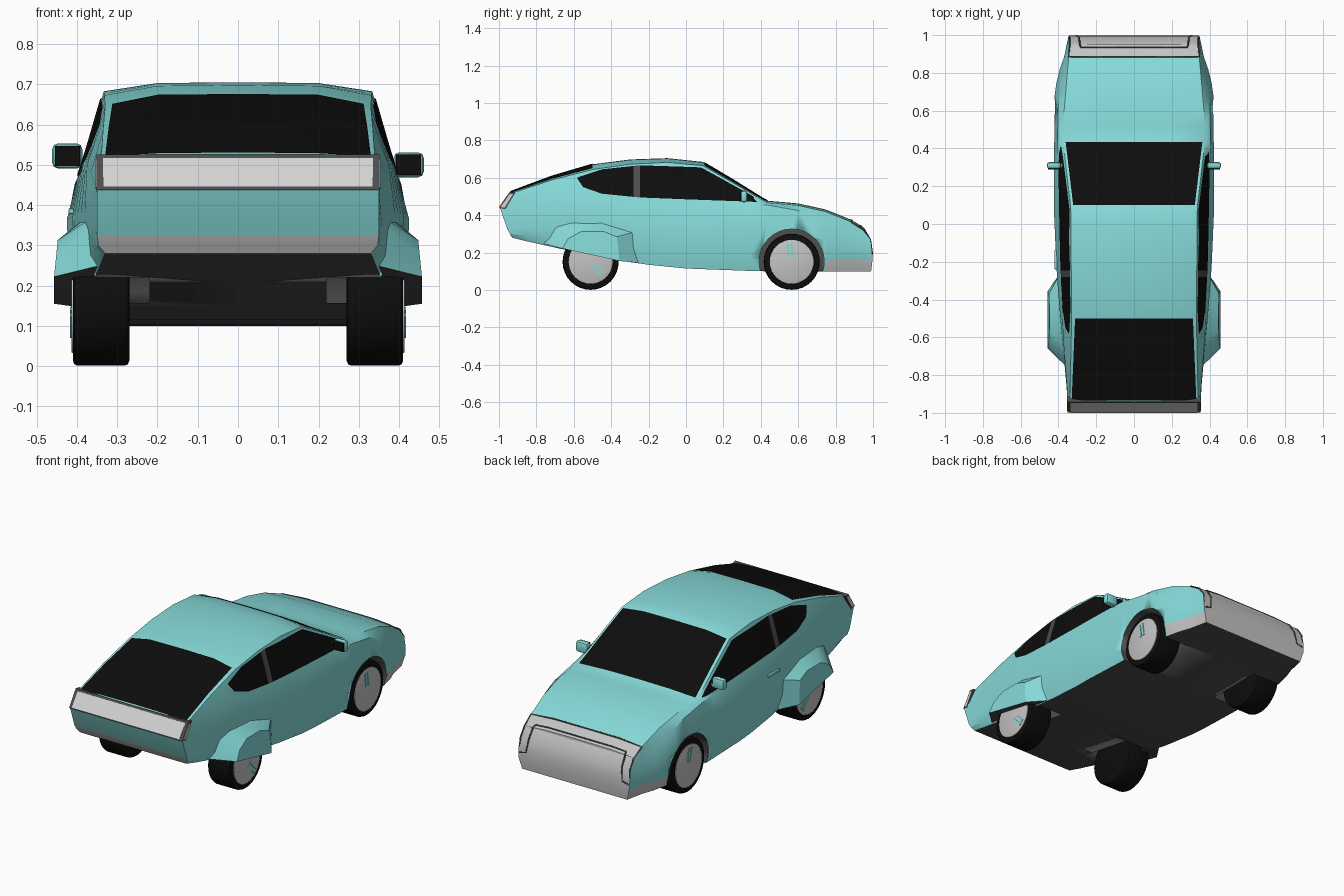
import bpy, bmesh, math
from mathutils import Matrix

if "Cube" in bpy.data.objects:
    bpy.data.objects.remove(bpy.data.objects["Cube"])


def material(name, rgb):
    m = bpy.data.materials.new(name)
    m.use_nodes = True
    m.diffuse_color = (*rgb, 1)
    m.node_tree.nodes["Principled BSDF"].inputs["Base Color"].default_value = (*rgb, 1)
    return m


TEAL = material("teal paint", (0.24, 0.71, 0.70))
DARK = material("dark grey trim", (0.075, 0.075, 0.075))
GREY = material("light grey bumper", (0.55, 0.55, 0.55))
LAMP = material("lamp white", (0.65, 0.65, 0.65))
BLACK = material("black glass and rubber", (0.004, 0.004, 0.004))


def lookup(keys, v):
    """Linear interpolation through sorted (position, value) pairs."""
    if v <= keys[0][0]:
        return keys[0][1]
    for (a, p), (b, q) in zip(keys, keys[1:]):
        if v <= b:
            return p + (q - p) * (v - a) / (b - a)
    return keys[-1][1]


def finish(name, bm, mats, angle=30):
    me = bpy.data.meshes.new(name)
    bm.to_mesh(me)
    bm.free()
    for m in mats:
        me.materials.append(m)
    ob = bpy.data.objects.new(name, me)
    bpy.context.collection.objects.link(ob)
    bpy.ops.object.select_all(action='DESELECT')
    ob.select_set(True)
    bpy.context.view_layer.objects.active = ob
    bpy.ops.object.shade_smooth_by_angle(angle=math.radians(angle))
    return ob


# Body curves along the length: value against y
TOP = [(-.94, .525), (-.72, .607), (-.5, .672), (-.3, .698), (-.1, .705), (.09, .685), (.25, .59),
       (.43, .478), (.6, .463), (.75, .43), (.885, .375), (.95, .335)]
DROP = [(-.94, .01), (-.5, .028), (.09, .02), (.43, .01), (.95, .012)]
EDGE_X = [(-.94, .34), (-.5, .33), (.09, .335), (.43, .375), (.6, .37), (.95, .34)]
BELT_X = [(-.94, .35), (-.6, .375), (-.2, .39), (.43, .405), (.7, .4), (.95, .345)]
BELT_Z = [(-.94, .44), (-.6, .5), (-.3, .485), (.43, .455), (.6, .425), (.95, .27)]
MID_X = [(-.94, .35), (-.5, .39), (-.25, .41), (.1, .425), (.7, .42), (.8, .4), (.95, .347)]
MID_Z = [(-.94, .325), (-.6, .38), (.43, .36), (.95, .21)]
LOW_Z = [(-.94, .3), (-.6, .26), (0, .2), (.5, .16), (.95, .16)]
FLOOR = [(-.94, .28), (-.6, .205), (-.25, .14), (0, .115), (.4, .1), (.95, .1)]
TAIL = [(.28, -.93), (.325, -.955), (.44, -.995), (.52, -.94)]
NOSE = [(.1, .99), (.16, .997), (.21, .995), (.27, .985), (.32, .95)]


def section(y):
    top, mid = lookup(TOP, y), lookup(MID_X, y)
    return [(0, top), (.2, top - .002), (lookup(EDGE_X, y), top - lookup(DROP, y)),
            (lookup(BELT_X, y), lookup(BELT_Z, y)), (mid, lookup(MID_Z, y)),
            (mid - .003, lookup(LOW_Z, y)), (mid - .02, lookup(FLOOR, y)), (0, lookup(FLOOR, y))]


def top_z(x, y):
    return lookup(section(y)[:3], abs(x))


def side_x(y, z):
    return lookup([(q, x) for x, q in reversed(section(y)[2:7])], z)


# Body shell, lofted from tail to nose
STATIONS = [-.94, -.85, -.72, -.6, -.5, -.4, -.3, -.2, -.1, 0, .09, .17, .25, .34, .43, .52, .6, .68,
            .745, .82, .885, .95]
bm = bmesh.new()
rings = []
for y in STATIONS:
    half = section(y)
    full = half + [(-x, z) for x, z in reversed(half[1:-1])]
    ends = {STATIONS[0]: TAIL, STATIONS[-1]: NOSE}
    rings.append([bm.verts.new((x, lookup(ends[y], z) if y in ends else y, z)) for x, z in full])
n = len(rings[0])
for k, (a, b) in enumerate(zip(rings, rings[1:])):
    for i in range(n):
        f = bm.faces.new((a[i], a[(i + 1) % n], b[(i + 1) % n], b[i]))
        row = min(i, n - 1 - i)
        y = STATIONS[k]
        if row == 6:
            f.material_index = 1
        elif (row == 5 and y > .74) or (row < 2 and y > .88):
            f.material_index = 2
for ring, tail in ((rings[0], True), (rings[-1], False)):
    bm.faces.new((ring[2], ring[1], ring[0], ring[-1], ring[-2])).material_index = 0 if tail else 2
    for i in range(2, 6):
        low = [ring[6], ring[7], ring[8]] if i == 5 else [ring[i + 1], ring[n - i - 1]]
        f = bm.faces.new([ring[n - i], ring[i]] + low)
        f.material_index = 0 if tail and i < 4 else 2
bmesh.ops.recalc_face_normals(bm, faces=bm.faces)
body = finish("body", bm, [TEAL, DARK, GREY])

# Wheel wells cut from the body
AXLES = {"front": .565, "rear": -.51}
for end, y in AXLES.items():
    for s in (-1, 1):
        outer = .6 if end == "front" else .36
        bm = bmesh.new()
        bmesh.ops.create_cone(bm, cap_ends=True, segments=32, radius1=.174, radius2=.174,
                              depth=outer - .22,
                              matrix=Matrix.Translation((s * (outer + .22) / 2, y, .152))
                              @ Matrix.Rotation(math.pi / 2, 4, 'Y'))
        for f in bm.faces:
            f.material_index = 1
        cutter = finish("well_cutter", bm, [TEAL, DARK, GREY])
        cutter.hide_render = True
        bpy.context.view_layer.objects.active = body
        mod = body.modifiers.new("well", 'BOOLEAN')
        mod.operation, mod.object, mod.solver = 'DIFFERENCE', cutter, 'EXACT'
        bpy.ops.object.modifier_apply(modifier=mod.name)
        bpy.data.objects.remove(cutter)


def sheet(name, mat, rows):
    """Thin skin through rows of points."""
    bm = bmesh.new()
    grid = [[bm.verts.new(p) for p in row] for row in rows]
    for a, b in zip(grid, grid[1:]):
        for i in range(len(a) - 1):
            bm.faces.new((a[i], a[i + 1], b[i + 1], b[i]))
    if sum(f.normal.z for f in bm.faces if f.normal_update() is None) < 0:
        bmesh.ops.reverse_faces(bm, faces=bm.faces)
    return finish(name, bm, [mat])


def steps(a, b, count):
    return [a + (b - a) * i / count for i in range(count + 1)]


# Windscreen and rear glass
for name, y0, y1, w0, w1 in (("windscreen", .1, .435, .322, .362), ("rear_glass", -.935, -.5, .33, .312)):
    rows = []
    for y in steps(y0, y1, 16):
        w = lookup([(y0, w0), (y1, w1)], y)
        rows.append([(x, y, top_z(x, y) + .004) for x in (-w, -.2, 0, .2, w)])
    sheet(name, BLACK, rows)

# Side windows and pillars
UPPER = [(-.58, .602), (-.45, .645), (-.25, .667), (.08, .656), (.41, .473)]
LOWER = [(-.58, .595), (-.55, .55), (-.45, .515), (-.25, .495), (0, .485), (.41, .47)]
for side, s in (("left", 1), ("right", -1)):
    for name, mat, y0, y1 in (("rear_window", BLACK, -.58, -.28), ("door_pillar", DARK, -.28, -.245),
                              ("front_window", BLACK, -.245, .41)):
        rows = [[(s * (side_x(y, z) + .004), y, z) for z in steps(lookup(LOWER, y), lookup(UPPER, y), 4)]
                for y in steps(y0, y1, 20)]
        sheet(f"{side}_{name}", mat, rows)


def loft(name, a, b, mats, last=0):
    """Solid between two matching outlines; the closing side takes material slot last."""
    bm = bmesh.new()
    va, vb = [bm.verts.new(p) for p in a], [bm.verts.new(p) for p in b]
    bm.faces.new(va)
    bm.faces.new(vb)
    for i in range(len(a)):
        j = (i + 1) % len(a)
        bm.faces.new((va[i], va[j], vb[j], vb[i])).material_index = last if j == 0 else 0
    bmesh.ops.recalc_face_normals(bm, faces=bm.faces)
    return finish(name, bm, mats)


def bar(name, mat, half_width, outline):
    return loft(name, [(-half_width, y, z) for y, z in outline], [(half_width, y, z) for y, z in outline], [mat])


# Tail lamp with its frame
bar("tail_lamp_frame", DARK, .352, [(-.942, .526), (-.999, .438), (-.965, .432), (-.912, .522)])
bar("tail_lamp", LAMP, .335, [(-.948, .517), (-1.0, .445), (-.98, .445), (-.93, .517)])
bar("tail_lamp_ends", LAMP, .354, [(-.942, .515), (-.991, .444), (-.97, .44), (-.925, .512)])

# Rear wheel fenders
BASE = [(-.77, .25), (-.7, .34), (-.62, .362), (-.45, .362), (-.28, .31), (-.25, .145)]
FLARE = [(-.66, .222), (-.63, .275), (-.56, .313), (-.44, .313), (-.37, .285), (-.355, .155)]
for side, s in (("left", 1), ("right", -1)):
    loft(f"{side}_rear_fender", [(s * (side_x(y, z) - .006), y, z) for y, z in BASE],
         [(s * (.457 - .1 * max(0, z - .22)), y, z) for y, z in FLARE], [TEAL, DARK], last=1)


def block(name, mat, centre, size, bevel=0, turn=None):
    bm = bmesh.new()
    bmesh.ops.create_cube(bm, size=1, matrix=Matrix.Diagonal((*size, 1)))
    if bevel:
        bmesh.ops.bevel(bm, geom=bm.edges[:], offset=bevel, segments=2, affect='EDGES', profile=.5)
    bm.transform(Matrix.Translation(centre) @ (turn or Matrix()))
    return finish(name, bm, [mat])


def disc(name, mat, x, y, radius, depth, bevel):
    bm = bmesh.new()
    bmesh.ops.create_cone(bm, cap_ends=True, segments=32, radius1=radius, radius2=radius, depth=depth)
    rims = [e for e in bm.edges if abs(e.verts[0].co.z - e.verts[1].co.z) < 1e-5]
    bmesh.ops.bevel(bm, geom=rims, offset=bevel, segments=2, affect='EDGES', profile=.5)
    bm.transform(Matrix.Translation((x, y, .151)) @ Matrix.Rotation(math.pi / 2, 4, 'Y'))
    return finish(name, bm, [mat])


# Wheels, each with a cover and a pair of small bars
for end, y in AXLES.items():
    angle = math.radians(8 if end == "front" else 225)
    for side, s in (("left", 1), ("right", -1)):
        disc(f"{end}_{side}_tyre", BLACK, s * .34, y, .15, .14, .012)
        disc(f"{end}_{side}_wheel_cover", GREY, s * .408, y, .118, .012, .002)
        turn = Matrix.Rotation(angle, 4, 'X')
        for k in (-.011, .011):
            p = turn @ Matrix.Translation((0, k, .06))
            block(f"{end}_{side}_wheel_bar", TEAL, (s * .414, y, .151), (.006, .013, .075), 0, p)

# Door mirrors
for side, s, z in (("left", 1, .5), ("right", -1, .522)):
    block(f"{side}_mirror_shell", TEAL, (s * .424, .31, z), (.075, .036, .062), .014)
    block(f"{side}_mirror_glass", BLACK, (s * .424, .291, z), (.062, .004, .05))
    block(f"{side}_mirror_arm", TEAL, (s * .385, .31, z - .018), (.05, .02, .014))

# Door handle
block("door_handle", TEAL, (-side_x(-.19, .385) - .004, -.19, .385), (.014, .1, .014), .004)


def line(name, points):
    cu = bpy.data.curves.new(name, 'CURVE')
    cu.dimensions, cu.bevel_depth, cu.bevel_resolution = '3D', .0045, 1
    sp = cu.splines.new('POLY')
    sp.points.add(len(points) - 1)
    for p, co in zip(sp.points, points):
        p.co = (*co, 1)
    cu.materials.append(DARK)
    bpy.context.collection.objects.link(bpy.data.objects.new(name, cu))


# Nose seams: outer border and inner lamp outline
OUTER = [(.342, .992, .19), (.341, .985, .27), (.34, .95, .322), (.345, .885, .362), (.2, .885, .374)]
INNER = [(.34, .994, .19), (.3, .995, .2), (.29, .985, .27), (.287, .95, .328), (.28, .935, .338), (.2, .935, .344)]
for name, pts in (("nose_border", OUTER), ("nose_lamp_outline", INNER)):
    line(name, pts + [(-x, y, z) for x, y, z in reversed(pts)])
